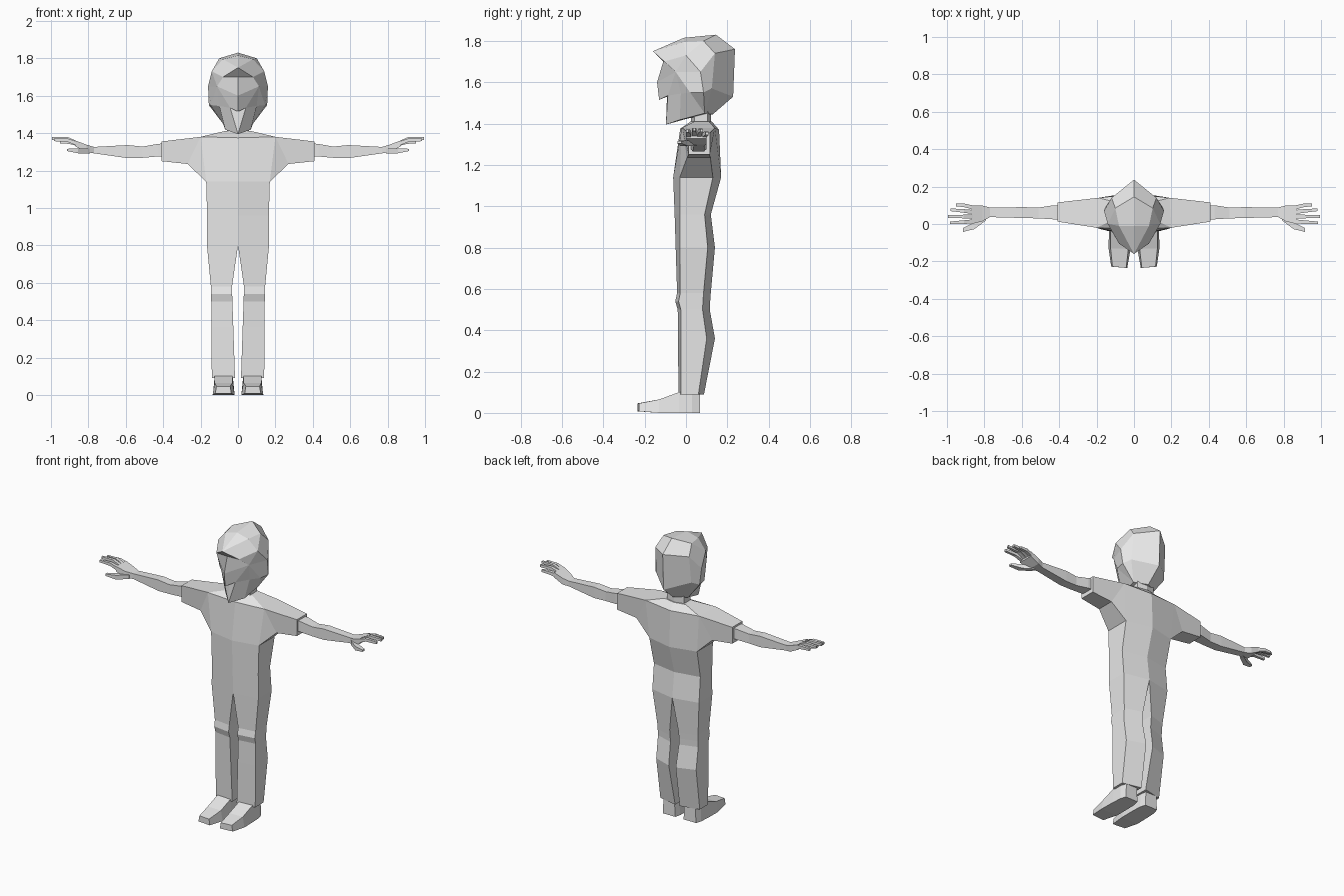
import bpy, bmesh
from mathutils import Matrix

if "Cube" in bpy.data.objects:
    bpy.data.objects.remove(bpy.data.objects["Cube"], do_unlink=True)

grey = bpy.data.materials.new("plain_grey")
grey.use_nodes = True
grey.diffuse_color = (0.8, 0.8, 0.8, 1)
grey.node_tree.nodes["Principled BSDF"].inputs["Base Color"].default_value = (0.8, 0.8, 0.8, 1)


def finish(name, bm):
    """Mirror the left half to the right and make an object."""
    bmesh.ops.mirror(bm, geom=bm.verts[:] + bm.edges[:] + bm.faces[:],
                     matrix=Matrix.Identity(4), merge_dist=0.0005, axis='X')
    bmesh.ops.remove_doubles(bm, verts=bm.verts[:], dist=0.0005)
    bmesh.ops.recalc_face_normals(bm, faces=bm.faces[:])
    me = bpy.data.meshes.new(name)
    bm.to_mesh(me)
    bm.free()
    me.materials.append(grey)
    ob = bpy.data.objects.new(name, me)
    bpy.context.scene.collection.objects.link(ob)
    return ob


def half_mesh(name, points, faces):
    """Left half from named points and faces given as strings of names."""
    bm = bmesh.new()
    v = {k: bm.verts.new(p) for k, p in points.items()}
    for f in faces:
        bm.faces.new([v[k] for k in f.split()])
    return finish(name, bm)


def add_loft(bm, rings):
    """Skin equal rings and cap both ends."""
    vs = [[bm.verts.new(p) for p in r] for r in rings]
    n = len(vs[0])
    for a, b in zip(vs, vs[1:]):
        for i in range(n):
            j = (i + 1) % n
            bm.faces.new((a[i], a[j], b[j], b[i]))
    bm.faces.new(vs[0])
    bm.faces.new(vs[-1])


def x_ring(x, y0, y1, z0, z1):
    return [(x, y0, z0), (x, y1, z0), (x, y1, z1), (x, y0, z1)]


# Torso with short sleeves
P = {}
for tag, z, x, fc, fs, bs, bc in (("0", 0.80, 0.166, -0.05, -0.03, 0.105, 0.14),
                                  ("1", 0.96, 0.165, -0.055, -0.03, 0.09, 0.12),
                                  ("2", 1.14, 0.17, -0.062, -0.03, 0.13, 0.17)):
    P["fc" + tag] = (0, fc, z)
    P["fs" + tag] = (x, fs, z)
    P["bs" + tag] = (x, bs, z)
    P["bc" + tag] = (0, bc, z)
P.update({
    "fc3": (0, -0.028, 1.375), "bc3": (0, 0.16, 1.37),
    "sf": (0.2, -0.02, 1.38), "sb": (0.19, 0.14, 1.378),
    "af": (0.27, 0.005, 1.235), "ab": (0.27, 0.118, 1.235),
    "elf": (0.41, 0.013, 1.25), "elb": (0.41, 0.115, 1.25),
    "euf": (0.41, 0.013, 1.355), "eub": (0.41, 0.115, 1.355),
    "n0f": (0, 0.022, 1.41), "nf": (0.075, 0.04, 1.41),
    "nb": (0.075, 0.11, 1.41), "n0b": (0, 0.125, 1.41)})
F = []
for a, b in (("0", "1"), ("1", "2")):
    for l, r in (("fc", "fs"), ("fs", "bs"), ("bs", "bc")):
        F.append(f"{l}{a} {r}{a} {r}{b} {l}{b}")
F += ["fc2 fs2 sf fc3", "fs2 af sf", "bc2 bs2 sb bc3", "bs2 ab sb", "fs2 bs2 ab af",
      "sf af elf euf", "sb ab elb eub", "sf sb eub euf", "af ab elb elf", "elf elb eub euf",
      "fc3 sf nf n0f", "sf sb nb nf", "bc3 sb nb n0b", "n0f nf nb n0b"]
half_mesh("torso_and_sleeves", P, F)

# Legs: z, outer x, inner x, front outer, front inner, back inner, back outer
bm = bmesh.new()
rings = []
for z, xo, xi, fo, fi, bi, bo in (
        (0.80, 0.166, 0.0, -0.03, -0.05, 0.14, 0.105),
        (0.58, 0.145, 0.032, -0.028, -0.043, 0.12, 0.085),
        (0.54, 0.144, 0.031, -0.036, -0.052, 0.117, 0.082),
        (0.50, 0.143, 0.03, -0.025, -0.04, 0.115, 0.08),
        (0.36, 0.142, 0.025, -0.025, -0.039, 0.14, 0.10),
        (0.09, 0.14, 0.016, -0.025, -0.036, 0.087, 0.06)):
    rings.append([(xo, fo, z), (xi, fi, z), (xi, bi, z), (xo, bo, z)])
add_loft(bm, rings)
finish("trouser_legs", bm)

# Shoes: lofted from heel to toe
bm = bmesh.new()
rings = []
for y, xi, xo, ti, to, zt in ((0.067, 0.03, 0.118, 0.035, 0.113, 0.10),
                              (0.03, 0.02, 0.13, 0.028, 0.125, 0.10),
                              (-0.035, 0.018, 0.134, 0.03, 0.125, 0.10),
                              (-0.13, 0.018, 0.136, 0.03, 0.125, 0.065),
                              (-0.228, 0.036, 0.122, 0.042, 0.115, 0.046)):
    z0 = 0.008 if y < -0.2 else 0.0
    rings.append([(xi, y, z0), (xo, y, z0), (to, y, zt), (ti, y, zt)])
add_loft(bm, rings)
for v in bm.verts:  # slanted toe
    if v.co.y < -0.2 and v.co.x < 0.06:
        v.co.y -= 0.007
finish("shoes", bm)

# Arms and palms
bm = bmesh.new()
add_loft(bm, [x_ring(*r) for r in ((0.39, 0.025, 0.10, 1.277, 1.345),
                                   (0.43, 0.025, 0.10, 1.275, 1.342),
                                   (0.51, 0.03, 0.088, 1.268, 1.328),
                                   (0.59, 0.032, 0.09, 1.266, 1.336),
                                   (0.77, 0.037, 0.088, 1.292, 1.326),
                                   (0.81, 0.015, 0.098, 1.298, 1.338),
                                   (0.868, 0.0, 0.10, 1.328, 1.36))])
finish("arms_and_palms", bm)

# Fingers and thumbs: base, knuckle and tip centres
bm = bmesh.new()
for path in (((0.86, 0.088, 1.343), (0.905, 0.099, 1.352), (0.952, 0.102, 1.352)),
             ((0.86, 0.064, 1.346), (0.91, 0.07, 1.366), (0.982, 0.076, 1.366)),
             ((0.86, 0.039, 1.346), (0.912, 0.04, 1.37), (0.995, 0.04, 1.371)),
             ((0.86, 0.014, 1.343), (0.91, 0.01, 1.362), (0.985, 0.006, 1.364))):
    add_loft(bm, [x_ring(x, y - s, y + s, z - s, z + s)
                  for (x, y, z), s in zip(path, (0.011, 0.0095, 0.007))])
add_loft(bm, [x_ring(0.79, 0.02, 0.05, 1.292, 1.318),
              x_ring(0.855, -0.028, 0.008, 1.292, 1.318),
              x_ring(0.915, -0.042, -0.022, 1.304, 1.316)])
finish("fingers_and_thumbs", bm)

# Neck
bm = bmesh.new()
add_loft(bm, [[(0, 0.025, z), (0.06, 0.04, z), (0.06, 0.105, z), (0, 0.12, z)]
              for z in (1.39, 1.48)])
bm.faces.ensure_lookup_table()
bmesh.ops.delete(bm, geom=[f for f in bm.faces if all(abs(v.co.x) < 1e-5 for v in f.verts)],
                 context='FACES_ONLY')
finish("neck", bm)

# Head: hair cap, wedge face and jaw
H = {
    # hair, along the middle
    "tip": (0, -0.16, 1.75), "top": (0, -0.01, 1.815), "crown": (0, 0.145, 1.83),
    "back": (0, 0.237, 1.76), "low": (0, 0.228, 1.53), "nape": (0, 0.13, 1.445),
    # hair, side
    "tf": (0.08, -0.01, 1.795), "tb": (0.1, 0.085, 1.80), "bu": (0.12, 0.14, 1.74),
    "bl": (0.125, 0.125, 1.57), "wide": (0.16, 0.07, 1.65), "wlow": (0.156, 0.085, 1.55),
    "up": (0.14, 0.0, 1.73), "fringe": (0.08, -0.105, 1.70), "temple": (0.112, -0.05, 1.65),
    "burn": (0.145, 0.02, 1.55), "ns": (0.08, 0.09, 1.45),
    # face
    "brow": (0, -0.11, 1.70), "nose": (0, -0.14, 1.60), "lip": (0, -0.13, 1.515),
    "mouth": (0, -0.092, 1.53), "chin": (0, -0.097, 1.395), "corner": (0.042, -0.088, 1.535),
    "cheek": (0.10, -0.025, 1.545), "jaw": (0.068, -0.03, 1.418), "throat": (0, 0.01, 1.425)}
half_mesh("head", H, [
    "tip top tf", "tip tf up fringe", "fringe up temple", "top crown tb tf", "crown back bu tb",
    "back low bl bu", "tf tb up", "tb bu wide up", "bu bl wlow wide", "up wide temple",
    "wide wlow burn temple", "bl low nape ns", "bl ns wlow", "wlow ns burn",
    "tip fringe brow", "brow nose temple fringe", "nose lip corner temple",
    "temple corner cheek", "lip mouth corner", "mouth chin corner", "corner chin jaw cheek",
    "temple cheek burn", "cheek jaw ns burn", "chin throat jaw", "jaw throat nape ns"])
